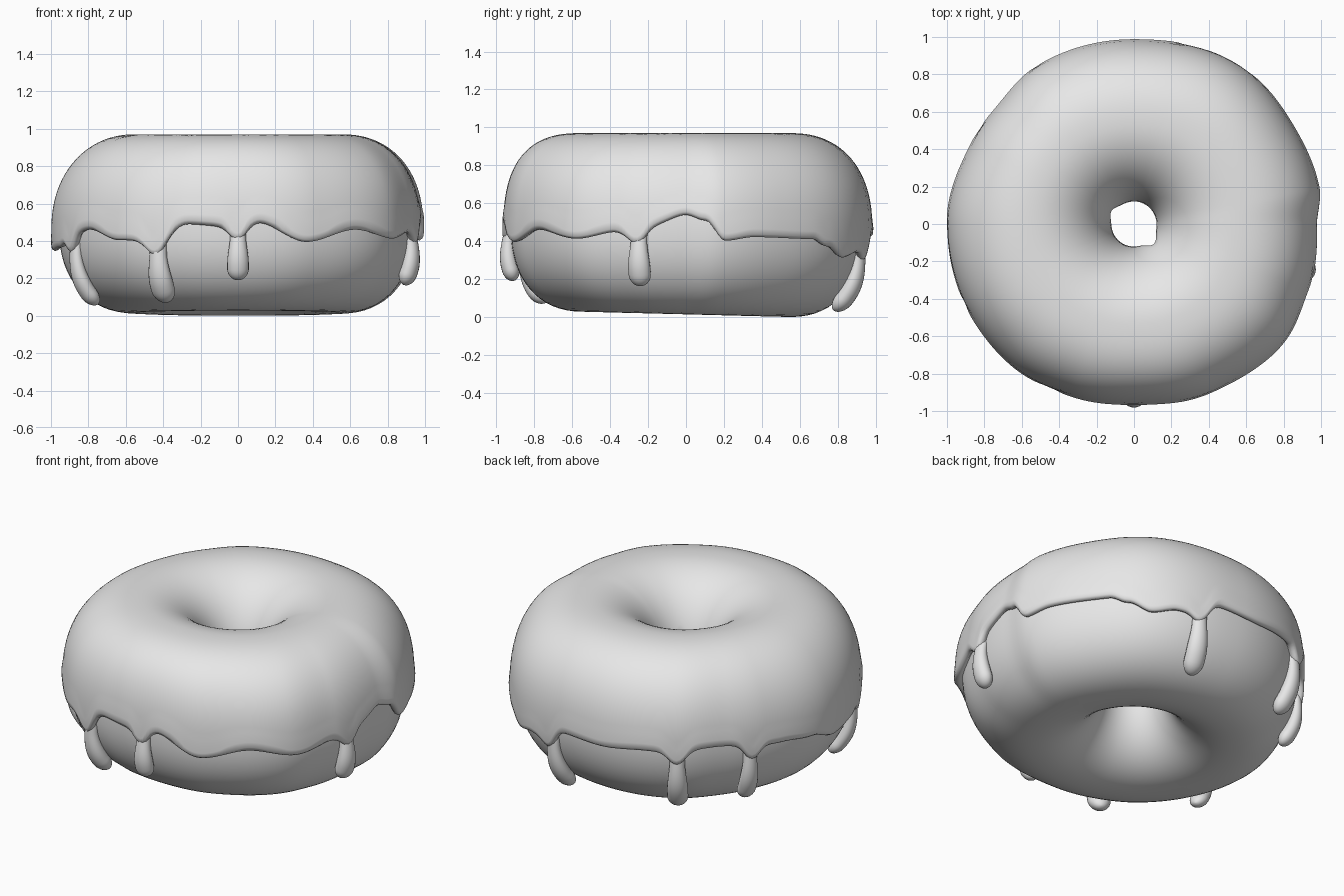
import bpy, math
from mathutils import Vector

if "Cube" in bpy.data.objects:
    bpy.data.objects.remove(bpy.data.objects["Cube"])

R, A, B, ZC = 0.55, 0.39, 0.465, 0.465
TAU = 2 * math.pi

# degrees -> outer radius of the icing
RADIUS = [(0, .98), (11, 1.008), (30, 1.0), (55, 1.02), (90, .985), (122, .99), (140, .965),
          (153, .97), (180, 1.0), (203, 1.0), (229, 1.0), (250, .98), (270, .965), (295, .99),
          (322, 1.02), (339, .995)]
# degrees -> fullness of the upper cross-section
FULL = [(0, 2.25), (60, 2.3), (120, 2.25), (175, 2.1), (220, 2.35), (270, 2.6), (320, 2.4)]
# degrees -> height of the icing's outer edge
EDGE = [(0, .54), (6, .51), (12, .40), (21, .42), (42, .41), (48, .37), (56, .31), (65, .34), (80, .43),
        (95, .42), (112, .44), (135, .46), (160, .42), (172, .40), (183, .34), (196, .36), (204, .42),
        (217, .46), (230, .40), (242, .40), (254, .49), (264, .48), (276, .50), (292, .39), (309, .46),
        (325, .41), (339, .45), (350, .49)]
# degrees -> height of the icing's edge in the hole
INNER = [(0, .46), (40, .44), (75, .46), (110, .45), (150, .60), (190, .46), (235, .48), (275, .44), (315, .64)]
# drips: degrees, lowest height, half width
DRIPS = [(73, .07, .06), (122, .10, .06), (148, .11, .055), (205, .08, .055),
         (243, .09, .066), (270, .20, .058), (345, .18, .06)]


def lookup(keys, deg):
    """Smooth periodic interpolation"""
    deg %= 360
    keys = keys + [(keys[0][0] + 360, keys[0][1])]
    for (a, u), (b, v) in zip(keys, keys[1:]):
        if a <= deg <= b:
            f = (deg - a) / (b - a)
            return u + (v - u) * f * f * (3 - 2 * f)
    return keys[0][1]


def spow(v, e):
    return math.copysign(abs(v) ** e, v)


def full(deg, upper, inside=False):
    if inside:
        return 2.1
    return lookup(FULL, deg) if upper else 2.2


def surf(deg, t, off=0.0):
    """Point on the ring: t=0 outside, pi/2 top, pi in the hole"""
    c, s = math.cos(t), math.sin(t)
    n = full(deg, s > 0, c < 0)
    r = R + (A + off) * spow(c, 2 / n)
    z = ZC + (B + off) * spow(s, 2 / n)
    w = min(1, max(0, (r - .15) / .8))
    r *= 1 + (lookup(RADIUS, deg) / .982 - 1) * w
    th = math.radians(deg)
    z += .014 * (1 - math.sin(th)) * max(0, -s)
    return Vector((r * math.cos(th), r * math.sin(th), z))


def t_at(deg, z, off=0.0, inside=False):
    d = max(-1, min(1, (z - ZC) / (B + off)))
    return math.asin(spow(d, full(deg, d > 0, inside) / 2))


def edge(deg):
    z = lookup(EDGE, deg)
    for d, _, w in DRIPS:
        x = (deg - d + 180) % 360 - 180
        z -= .09 * math.exp(-(x / (w * 65)) ** 2)
    return z


def make(name, rings, mat, closed_u=True, closed_v=False, caps=False):
    m = len(rings[0])
    n = len(rings)
    faces = []
    for i in range(n if closed_u else n - 1):
        for j in range(m if closed_v else m - 1):
            k, l = (i + 1) % n, (j + 1) % m
            faces.append((i * m + j, k * m + j, k * m + l, i * m + l))
    if caps:
        faces += [tuple(range(m))[::-1], tuple(range((n - 1) * m, n * m))]
    me = bpy.data.meshes.new(name)
    me.from_pydata([p for r in rings for p in r], [], faces)
    me.materials.append(mat)
    me.polygons.foreach_set("use_smooth", [True] * len(me.polygons))
    ob = bpy.data.objects.new(name, me)
    bpy.context.collection.objects.link(ob)
    return ob


grey = bpy.data.materials.new("plain_grey")
grey.diffuse_color = (.8, .8, .8, 1)
grey.use_nodes = True
grey.node_tree.nodes["Principled BSDF"].inputs["Base Color"].default_value = grey.diffuse_color

# dough ring
make("dough", [[surf(i * 2.5, TAU * j / 64) for j in range(64)] for i in range(144)], grey, closed_v=True)

# icing shell with a rounded lip along both edges
rings = []
for i in range(360):
    t0 = t_at(i, edge(i), .04)
    t1 = math.pi - t_at(i, lookup(INNER, i), .04, True)
    prof = [(t0 + .05, -.01), (t0 + .005, .012), (t0, .03), (t0 + .025, .044), (t0 + .07, .045)]
    for j in range(1, 40):
        prof.append((t0 + .09 + (t1 - t0 - .18) * j / 40, .04))
    prof += [(t1 - .05, .04), (t1, .028), (t1 - .01, .01), (t1 - .05, -.01)]
    rings.append([surf(i, t, o) for t, o in prof])
make("icing", rings, grey)

# hanging drips: narrow neck, round bulb at the end
for k, (deg, zb, w) in enumerate(DRIPS):
    top = lookup(EDGE, deg) + .02
    th = math.radians(deg)
    side = Vector((-math.sin(th), math.cos(th), 0))
    path = []
    for i in range(25):
        u = i / 24
        u = 1 - (1 - u) ** 1.5
        t = t_at(deg, top + (zb - top) * u)
        path.append((u, surf(deg, t, -.012 + .05 * math.sin(u * math.pi / 2))))
    rings = []
    length = (path[-1][1] - path[0][1]).length
    for i, (u, p) in enumerate(path):
        along = (path[min(i + 1, 24)][1] - path[max(i - 1, 0)][1]).normalized()
        out = side.cross(along).normalized()
        if out.dot(Vector((math.cos(th), math.sin(th), 0))) < 0:
            out = -out
        s = max(0, min(1, (u - .25) / .5))
        f = .72 + .28 * s * s * (3 - 2 * s)
        left = (1 - u) * length
        if left < w:
            f *= math.sqrt(max(.004, 1 - (1 - left / w) ** 2))
        rings.append([p + side * (w * f * math.cos(TAU * j / 20)) + out * (.8 * w * f * math.sin(TAU * j / 20))
                      for j in range(20)])
    make("icing_drip_%d" % (k + 1), rings, grey, closed_u=False, closed_v=True, caps=True)

# consistent outward normals
for ob in bpy.context.collection.objects:
    bpy.context.view_layer.objects.active = ob
    ob.select_set(True)
    bpy.ops.object.mode_set(mode='EDIT')
    bpy.ops.mesh.select_all(action='SELECT')
    bpy.ops.mesh.normals_make_consistent(inside=False)
    bpy.ops.object.mode_set(mode='OBJECT')
    ob.select_set(False)
